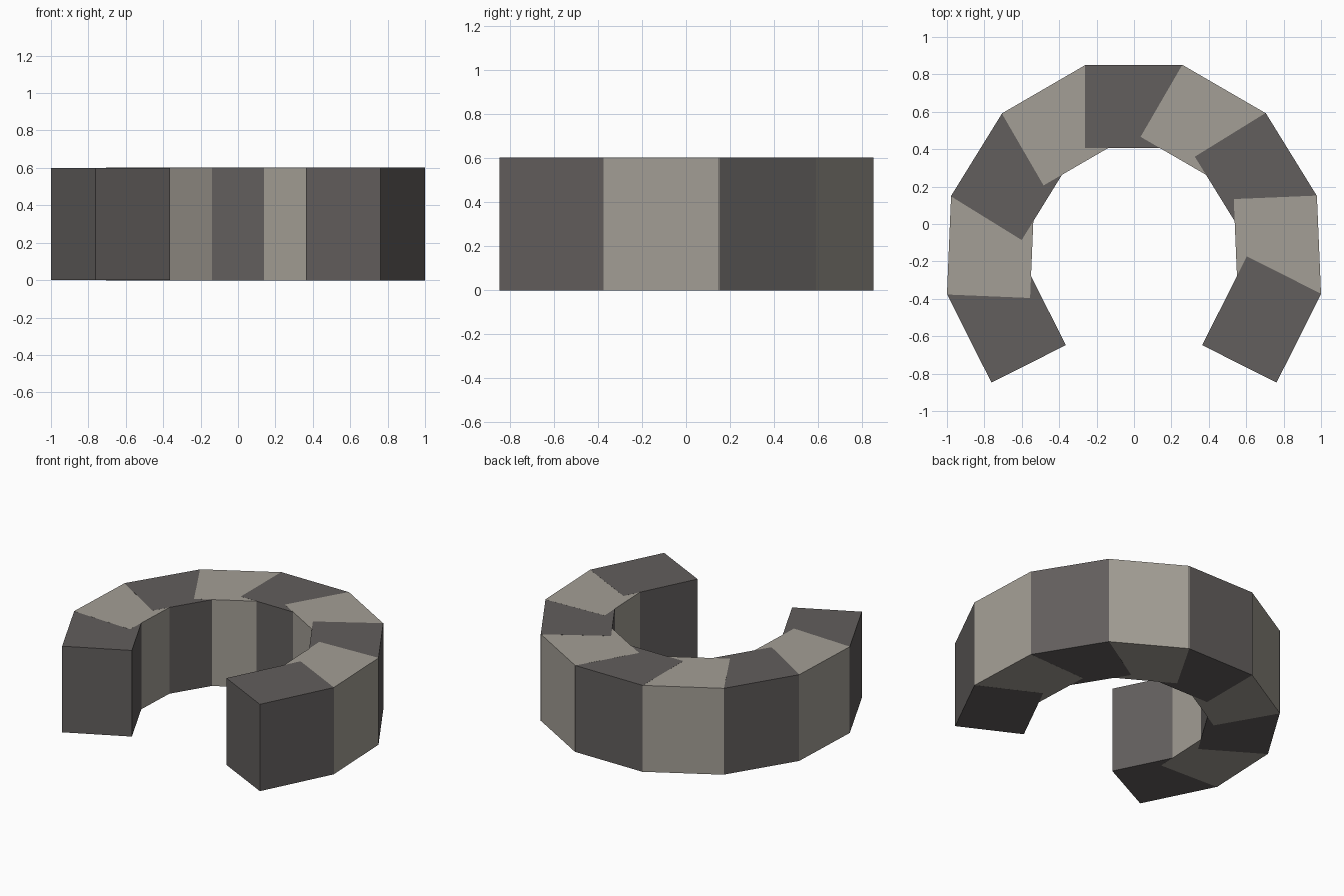
import bpy, math
from mathutils import Matrix, Vector

if "Cube" in bpy.data.objects:
    bpy.data.objects.remove(bpy.data.objects["Cube"])

HEIGHT, DEPTH = 0.6, 0.445


def material(name, rgb):
    m = bpy.data.materials.new(name)
    m.diffuse_color = (*rgb, 1)
    m.use_nodes = True
    m.node_tree.nodes["Principled BSDF"].inputs["Base Color"].default_value = m.diffuse_color
    return m


dark = material("dark stone", (0.122, 0.112, 0.109))
light = material("light stone", (0.370, 0.345, 0.303))

# Outer corners of the right half of the ring, mirrored for the left half
right = [(0.26, 0.85), (0.705, 0.592), (0.978, 0.15), (1.0, -0.375), (0.763, -0.846)]
outer = [(-x, y) for x, y in reversed(right)] + right

# One box per wall segment, alternating colours; neighbours overlap inside the bend
for i, (a, b) in enumerate(zip(outer, outer[1:])):
    a, b = Vector(a), Vector(b)
    along = (b - a).normalized()
    inward = Vector((along.y, -along.x))
    mid = (a + b) / 2 + inward * DEPTH / 2
    lift = i * 0.0003  # tiny step so overlapping tops do not flicker
    bpy.ops.mesh.primitive_cube_add(size=1)
    block = bpy.context.object
    block.name = f"wall_block_{i + 1}"
    block.data.transform(
        Matrix.Translation((mid.x, mid.y, HEIGHT / 2))
        @ Matrix.Rotation(math.atan2(along.y, along.x), 4, 'Z')
        @ Matrix.Diagonal(((b - a).length + 0.004, DEPTH, HEIGHT + 2 * lift, 1)))
    block.data.materials.append(light if i % 2 else dark)
